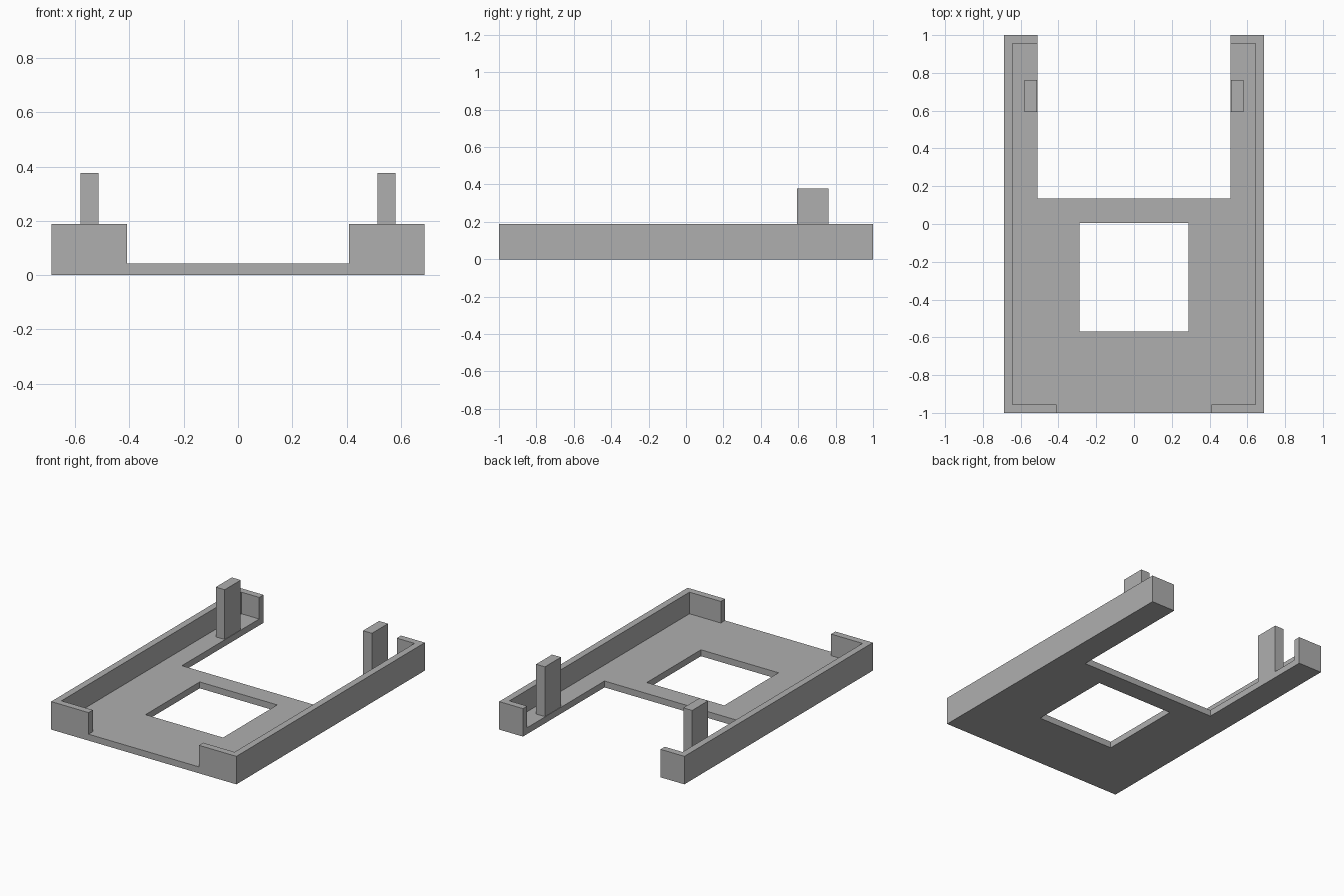
import bpy
import bmesh
from mathutils import Matrix, Vector

default = bpy.data.objects.get("Cube")
if default:
    bpy.data.objects.remove(default, do_unlink=True)

grey = bpy.data.materials.new("plain grey")
grey.use_nodes = True
colour = (0.43, 0.43, 0.43, 1)
grey.diffuse_color = colour
grey.node_tree.nodes["Principled BSDF"].inputs["Base Color"].default_value = colour

# Main sizes
HALF_W, HALF_L = 0.688, 1.0
WALL_TOP, FLOOR_TOP, POST_TOP = 0.188, 0.043, 0.377
INNER_W, INNER_L = 0.643, 0.955
NOTCH_W, FRONT_GAP = 0.511, 0.41
OVER = 0.2  # how far cutters reach past the body


def box(name, low, high):
    """Axis-aligned box between two corners."""
    low, high = Vector(low), Vector(high)
    mesh = bpy.data.meshes.new(name)
    bm = bmesh.new()
    matrix = Matrix.Translation((low + high) / 2) @ Matrix.Diagonal((*(high - low), 1))
    bmesh.ops.create_cube(bm, size=1, matrix=matrix)
    bm.to_mesh(mesh)
    bm.free()
    mesh.materials.append(grey)
    obj = bpy.data.objects.new(name, mesh)
    bpy.context.collection.objects.link(obj)
    return obj


def cut(target, name, low, high):
    """Subtract a box from the target, then discard the cutter."""
    cutter = box(name, low, high)
    cutter.hide_render = True
    modifier = target.modifiers.new(name, "BOOLEAN")
    modifier.operation = "DIFFERENCE"
    modifier.solver = "EXACT"
    modifier.object = cutter
    bpy.context.view_layer.objects.active = target
    bpy.ops.object.modifier_apply(modifier=modifier.name)
    bpy.data.objects.remove(cutter, do_unlink=True)


# Tray: solid block hollowed to a floor with a rim
tray = box("tray", (-HALF_W, -HALF_L, 0), (HALF_W, HALF_L, WALL_TOP))
cut(tray, "cavity_cutter", (-INNER_W, -INNER_L, FLOOR_TOP), (INNER_W, INNER_L, WALL_TOP + OVER))
# Gap in the front rim, open back notch and square floor window
cut(tray, "front_gap_cutter", (-FRONT_GAP, -HALF_L - OVER, FLOOR_TOP),
    (FRONT_GAP, -INNER_L + OVER, WALL_TOP + OVER))
cut(tray, "back_notch_cutter", (-NOTCH_W, 0.135, -OVER), (NOTCH_W, HALF_L + OVER, WALL_TOP + OVER))
cut(tray, "window_cutter", (-0.288, -0.57, -OVER), (0.288, 0.005, WALL_TOP + OVER))

# Upright posts on the two rear arms
for side, sign in (("left", 1), ("right", -1)):
    xs = sorted((sign * 0.514, sign * 0.58))
    box(side + "_post", (xs[0], 0.593, FLOOR_TOP), (xs[1], 0.763, POST_TOP))
